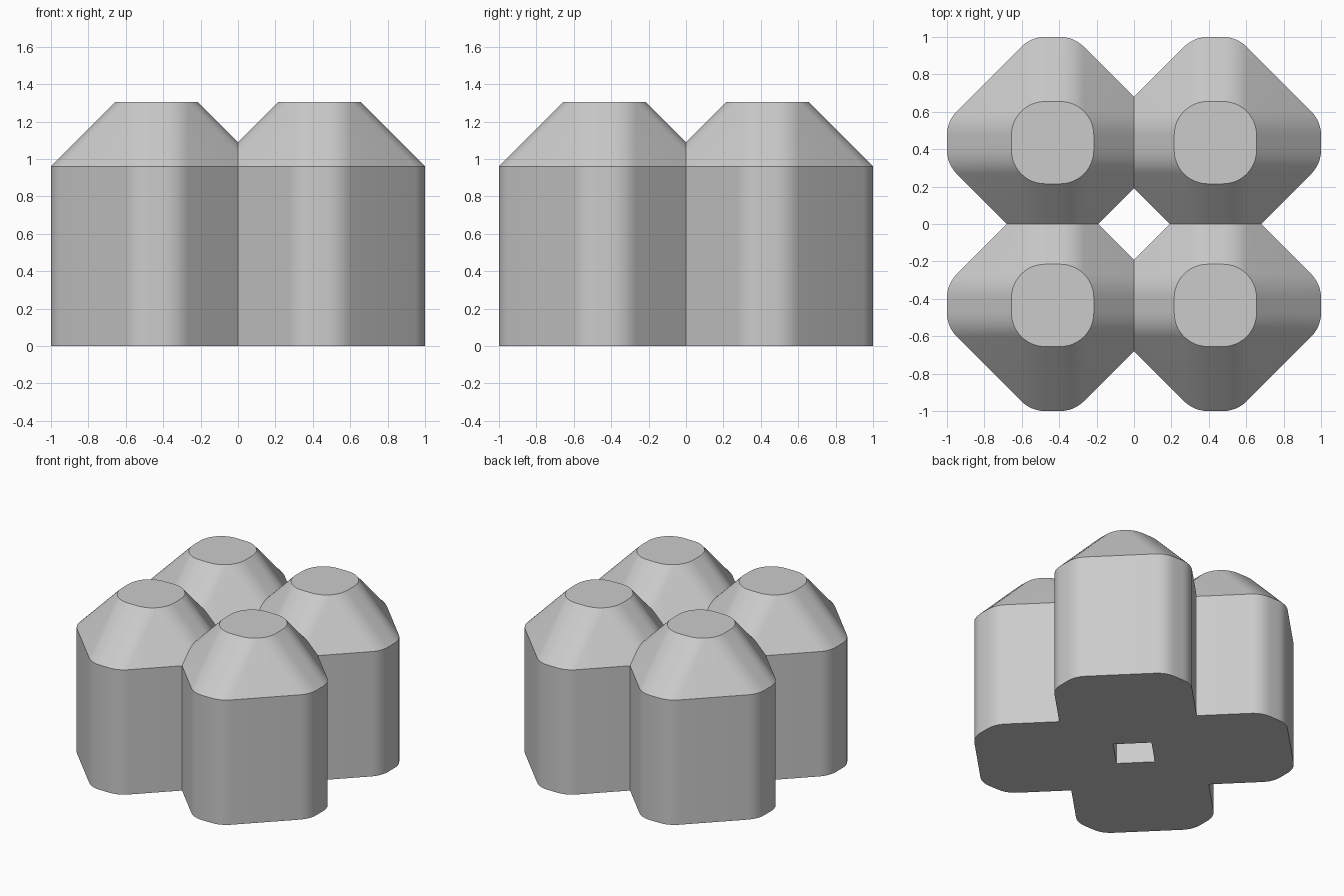
import bpy, bmesh
from math import pi, sin, cos
from mathutils import Vector, Matrix

cube = bpy.data.objects.get("Cube")
if cube:
    bpy.data.objects.remove(cube, do_unlink=True)

CENTRE = 0.435      # post axis distance from the middle planes
REACH = 0.565       # axis to the rounded tip of a post
RADIUS = 0.179      # rounding of the corners
FLAT = 0.041        # half width of the flat tip
INSET = 0.345       # how far the slope moves inwards
SHOULDER, TOP = 0.96, 1.305
STEPS = 6

grey = bpy.data.materials.new("plain grey")
grey.use_nodes = True
colour = (0.6, 0.6, 0.6, 1)
grey.diffuse_color = colour
grey.node_tree.nodes["Principled BSDF"].inputs["Base Color"].default_value = colour


def ring(shift):
    """Four rounded tips, each moved towards the axis by shift."""
    points = []
    for quarter in range(4):
        turn = Matrix.Rotation(quarter * pi / 2, 2)
        for side in (-1, 1):
            for i in range(STEPS + 1):
                step = STEPS - i if side < 0 else i
                a = side * step * pi / 4 / STEPS
                x = REACH - RADIUS + RADIUS * cos(a) - shift
                y = side * FLAT + RADIUS * sin(a)
                points.append(turn @ Vector((x, y)))
    return points


# One post: straight walls, sloped shoulder and flat cap
bm = bmesh.new()
rings = []
for height, shift in ((0, 0), (SHOULDER, 0), (TOP, INSET)):
    rings.append([bm.verts.new((p.x + CENTRE, p.y + CENTRE, height))
                  for p in ring(shift)])
count = len(rings[0])
for low, high in zip(rings, rings[1:]):
    for i in range(count):
        j = (i + 1) % count
        bm.faces.new((low[i], low[j], high[j], high[i]))
bm.faces.new(rings[0][::-1])
bm.faces.new(rings[2])
bmesh.ops.remove_doubles(bm, verts=bm.verts, dist=0.002)

# Trim at the middle planes, then mirror into four joined posts
for axis in ("X", "Y"):
    normal = Vector((axis == "X", axis == "Y", 0))
    bmesh.ops.bisect_plane(bm, geom=bm.verts[:] + bm.edges[:] + bm.faces[:],
                           plane_co=(0, 0, 0), plane_no=normal,
                           clear_inner=True)
for axis in ("X", "Y"):
    bmesh.ops.mirror(bm, geom=bm.verts[:] + bm.edges[:] + bm.faces[:],
                     merge_dist=0.0005, axis=axis)
bmesh.ops.remove_doubles(bm, verts=bm.verts, dist=0.0005)
bmesh.ops.recalc_face_normals(bm, faces=bm.faces)

mesh = bpy.data.meshes.new("four_posts")
bm.to_mesh(mesh)
bm.free()
mesh.materials.append(grey)
posts = bpy.data.objects.new("four_posts", mesh)
bpy.context.collection.objects.link(posts)
bpy.ops.object.select_all(action="DESELECT")
posts.select_set(True)
bpy.context.view_layer.objects.active = posts
bpy.ops.object.shade_smooth_by_angle(angle=pi / 6)
